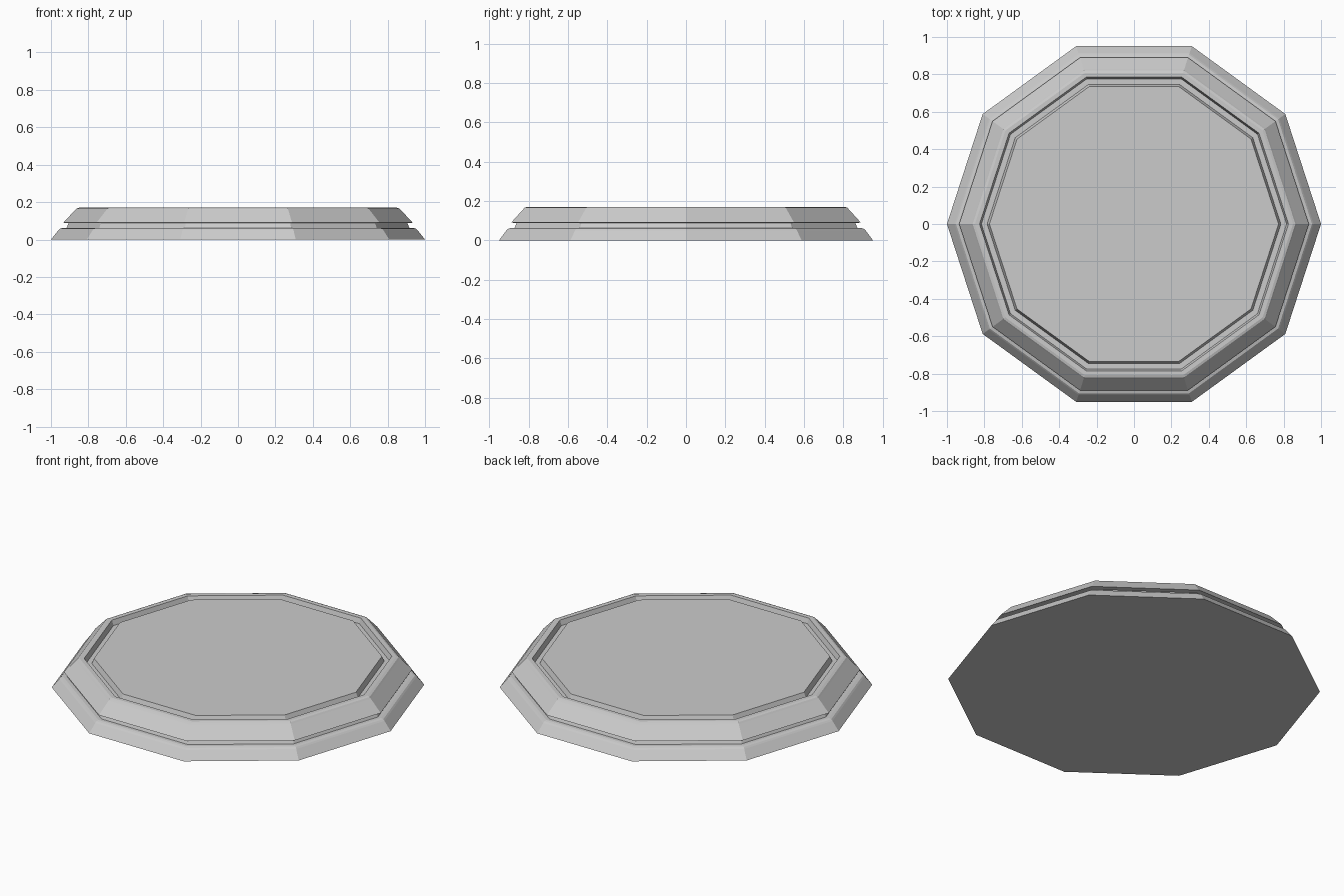
import bpy, bmesh, math

if "Cube" in bpy.data.objects:
    bpy.data.objects.remove(bpy.data.objects["Cube"])

SIDES = 10


def decagon_solid(name, profile):
    """Sweep a (radius, height) profile round ten flat sides, capping both ends."""
    bm = bmesh.new()
    rings = []
    for r, z in profile:
        rings.append([bm.verts.new((r * math.cos(2 * math.pi * i / SIDES),
                                    r * math.sin(2 * math.pi * i / SIDES), z))
                      for i in range(SIDES)])
    for a, b in zip(rings, rings[1:]):
        for i in range(SIDES):
            j = (i + 1) % SIDES
            bm.faces.new((a[i], a[j], b[j], b[i]))
    bm.faces.new(rings[0][::-1])
    bm.faces.new(rings[-1])
    bmesh.ops.recalc_face_normals(bm, faces=bm.faces)
    mesh = bpy.data.meshes.new(name)
    bm.to_mesh(mesh)
    bm.free()
    obj = bpy.data.objects.new(name, mesh)
    bpy.context.collection.objects.link(obj)
    return obj


decagon_solid("platform", [
    # sloped base tier with softened lip
    (1.0, 0.0), (0.96, 0.05), (0.952, 0.058), (0.938, 0.062),
    # side groove
    (0.917, 0.062), (0.905, 0.088),
    # sloped upper tier with softened lip
    (0.935, 0.09), (0.87, 0.158), (0.863, 0.166), (0.85, 0.17),
    # groove in the top face, then the centre plate
    (0.826, 0.17), (0.816, 0.14), (0.785, 0.14), (0.773, 0.17),
])
